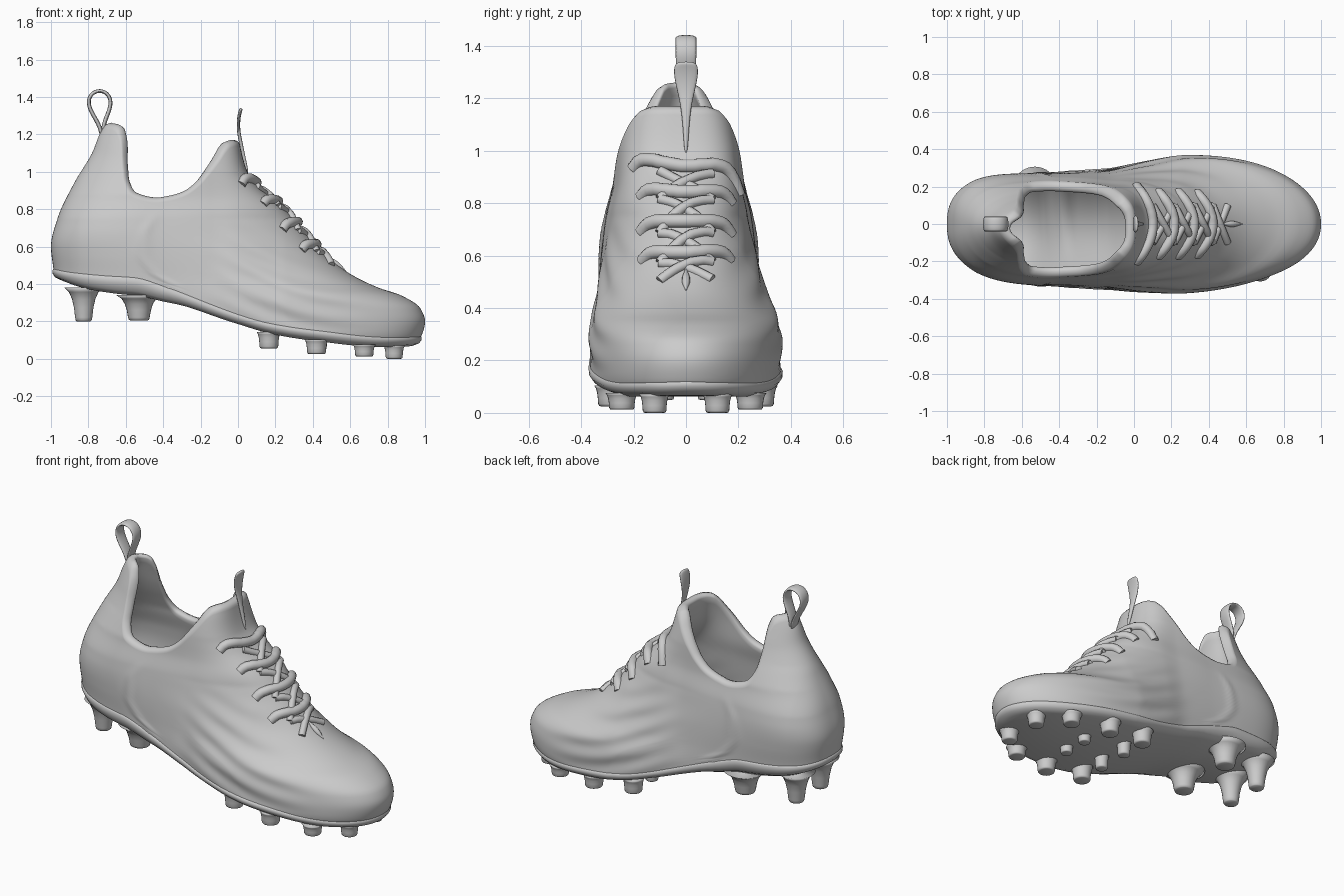
import bpy, math
from math import sin, cos, pi, exp

if "Cube" in bpy.data.objects:
    bpy.data.objects.remove(bpy.data.objects["Cube"])


def curve(keys):
    """Smooth monotone interpolation through (position, value) keys."""
    n = len(keys)
    d = [(keys[i+1][1]-keys[i][1])/(keys[i+1][0]-keys[i][0]) for i in range(n-1)]
    m = [d[0]] + [0 if a*b <= 0 else 2*a*b/(a+b) for a, b in zip(d, d[1:])] + [d[-1]]

    def f(x):
        if x <= keys[0][0]:
            return keys[0][1]
        if x >= keys[-1][0]:
            return keys[-1][1]
        i = max(k for k in range(n-1) if keys[k][0] <= x)
        h = keys[i+1][0]-keys[i][0]
        t = (x-keys[i][0])/h
        return ((2*t**3-3*t*t+1)*keys[i][1] + (t**3-2*t*t+t)*h*m[i]
                + (3*t*t-2*t**3)*keys[i+1][1] + (t**3-t*t)*h*m[i+1])
    return f


# Horizontal slices of the shoe by height: back end, front end, widest point, half width
back = curve([(.1, -.98), (.45, -.985), (.6, -1), (.75, -.965), (.95, -.87), (1.1, -.78),
              (1.2, -.74), (1.27, -.70)])
front = curve([(.06, .92), (.12, .98), (.2, 1), (.27, .975), (.34, .87), (.38, .75), (.46, .59),
               (.57, .45), (.65, .38), (.8, .25), (.92, .11), (1, .05), (1.12, .015), (1.2, 0)])
widest = curve([(.1, .3), (.3, .2), (.45, -.1), (.55, -.25), (.7, -.38), (1.3, -.38)])
width = curve([(.06, .335), (.15, .36), (.3, .365), (.45, .347), (.6, .335), (.75, .315),
               (.87, .285), (1, .275), (1.1, .257), (1.2, .215), (1.27, .185)])
# Slice roundness at each end, narrowing of the heel tab, waist along x
front_power = curve([(.75, 2.1), (1.0, 3)])
back_power = curve([(.75, 2.5), (1.0, 2)])
tab = curve([(.88, 1), (1.1, .79), (1.2, .77), (1.27, .76)])
waist = curve([(-.85, 1), (-.6, .93), (-.35, .885), (-.15, .89), (0, .94), (.25, 1)])
# Sideways bend, sole line and sole thickness along x, collar height around the opening
bend = curve([(-1, 0), (-.5, -.028), (-.2, -.028), (.3, 0), (.7, .01), (1, 0)])
sole_z = curve([(-1, .47), (-.9, .45), (-.7, .43), (-.55, .42), (-.4, .375), (0, .225), (.2, .17),
                (.4, .14), (.8, .105), (.95, .108), (1, .115)])
thick = curve([(-.97, .045), (-.75, .075), (-.5, .085), (-.25, .055), (0, .042)])
rim_z = curve([(0, 1.17), (20, 1.17), (36, 1.16), (45, 1.135), (56, 1.08), (68, 1.01), (76, .95),
               (85, .89), (94, .862), (106, .885), (115, .95), (125, 1.08), (132, 1.19), (141, 1.24),
               (152, 1.255), (180, 1.262)])
seam = curve([(.40, -.36), (.46, -.45), (.56, -.51), (.66, -.5), (.78, -.44)])


def slice_width(x, z):
    return width(z)*waist(x)*(1 if x > widest(z) else tab(z))


def slice_point(a, z, inset=0):
    """Point at angle a on the slice at height z, with fabric folds and the heel seam ridge."""
    c, s = cos(a), sin(a)
    e = 2/(front_power(z) if c > 0 else back_power(z))
    xm = widest(z)
    x = xm + (front(z)-inset-xm)*c**e if c > 0 else xm + (back(z)+inset-xm)*(-c)**e
    fold = exp(-((x-.3)/.36)**4) * exp(-((z-.42)/.28)**4)
    w = (slice_width(x, z)-inset) * (1+.016*fold*sin(52*z+16*x+2*sin(5*x)))
    w += .007*exp(-((x-seam(z))/.025)**2) * exp(-((z-.55)/.2)**6)
    return x, bend(x) + math.copysign(abs(s)**e*w, s), z


def half_width(x, z):
    xm = widest(z)
    u = (x-xm)/((front(z) if x > xm else back(z))-xm)
    p = front_power(z) if x > xm else back_power(z)
    return slice_width(x, z)*(1-u**p)**(1/p) if u < 1 else -1


def top_z(x, y):
    z = 1.17
    while z > .1 and half_width(x, z) < abs(y-bend(x)):
        z -= .003
    return z


def make(name, verts, faces):
    me = bpy.data.meshes.new(name)
    me.from_pydata(verts, [], faces)
    me.polygons.foreach_set("use_smooth", [True]*len(faces))
    ob = bpy.data.objects.new(name, me)
    bpy.context.collection.objects.link(ob)
    return ob


def loft(name, rows, cap_start=False, cap_end=False):
    """Join rings of points; caps bridge the left and right halves of a ring."""
    n = len(rows[0])
    faces = [(r*n+i, r*n+(i+1) % n, (r+1)*n+(i+1) % n, (r+1)*n+i)
             for r in range(len(rows)-1) for i in range(n)]

    def cap(o, flip):
        h = n//2
        fs = [(o, o+n-1, o+1), (o+h-1, o+h+1, o+h)]
        fs += [(o+i, o+n-i, o+n-i-1, o+i+1) for i in range(1, h-1)]
        return [f[::-1] for f in fs] if flip else fs
    if cap_start:
        faces += cap(0, False)
    if cap_end:
        faces += cap((len(rows)-1)*n, True)
    return make(name, [p for r in rows for p in r], faces)


def tube(name, points, radius, taper=False):
    cu = bpy.data.curves.new(name, 'CURVE')
    cu.dimensions = '3D'
    cu.bevel_depth = radius
    cu.bevel_resolution = 3
    cu.use_fill_caps = True
    sp = cu.splines.new('POLY')
    sp.points.add(len(points)-1)
    for k, (q, p) in enumerate(zip(sp.points, points)):
        q.co = (*p, 1)
        q.radius = max(.15, sin(pi*k/(len(points)-1))) if taper else 1
    sp.use_smooth = True
    ob = bpy.data.objects.new(name, cu)
    bpy.context.collection.objects.link(ob)


def ribbon(name, path, thickness):
    """Strap from (x, z, half width) stations."""
    verts = [(x, s*w, z) for x, z, w in path for s in (-1, 1)]
    ob = make(name, verts, [(2*i, 2*i+1, 2*i+3, 2*i+2) for i in range(len(path)-1)])
    so = ob.modifiers.new("thickness", 'SOLIDIFY')
    so.thickness = thickness
    so.offset = 0
    su = ob.modifiers.new("smooth", 'SUBSURF')
    su.levels = su.render_levels = 2


# Upper: outer wall, rolled collar, inner lining and insole
N, R, T = 240, 80, .055
angles = [2*pi*i/N for i in range(N)]
rims = [rim_z(min(i, N-i)*360/N) for i in range(N)]
bases = []
for a in angles:
    z = .3
    for _ in range(30):
        z = .5*(z+sole_z(slice_point(a, z)[0]))
    bases.append(z)
info = list(zip(angles, bases, rims))
rows = [[slice_point(a, b+(r-.02-b)*k/R) for a, b, r in info] for k in range(R+1)]
for f, drop in ((.15, .007), (.5, 0), (.85, .007)):
    rows.append([slice_point(a, r-drop, f*T) for a, b, r in info])
rows += [[slice_point(a, r-.02+(b+.06-r+.02)*k/24, T) for a, b, r in info] for k in range(25)]
loft("upper", rows, True, True)

# Sole plate with a slightly raised edge, thicker under the heel
rows = []
for inset, up, down in ((.02, .02, 0), (-.001, .013, 0), (-.007, .004, 0), (-.006, 0, .25),
                        (.008, 0, .7), (.045, 0, 1)):
    ring = []
    for a, b, r in info:
        x, y, z = slice_point(a, b, inset)
        ring.append((x, y, z+up-down*thick(x)))
    rows.append(ring)
loft("sole_plate", rows, False, True)


# Studs: flared at the root, flat at the tip
def stud(name, x, y, z0, r, flare):
    z1 = sole_z(x)-thick(x)+.008
    prof = [(flare, 1), (1+(flare-1)*.55, .86), (1+(flare-1)*.27, .65), (1+(flare-1)*.1, .4),
            (1, .12), (.93, .03), (.8, 0)]
    seg = 24
    rows = [[(x+r*k*cos(2*pi*i/seg), y+r*k*sin(2*pi*i/seg), z0+(z1-z0)*h) for i in range(seg)]
            for k, h in prof]
    loft(name, rows, True, True)


for x, y, z0, r, flare in ((-.825, .115, .2, .046, 2.3), (-.53, .185, .205, .058, 2.1),
                           (.165, .27, .055, .05, 1.3), (.42, .285, .025, .05, 1.3),
                           (.675, .245, .012, .048, 1.3), (.835, .12, 0, .045, 1.3),
                           (.16, .1, .06, .036, 1.2), (.44, .08, .05, .034, 1.2)):
    for side in (-1, 1):
        stud("heel_stud" if x < 0 else "forefoot_stud", x, side*y, z0, r, flare)


# Laces: bowed bars with crossing diagonals, laid on the instep
def on_instep(x, y, lift):
    return x, y, top_z(x, y)+lift


bars = [(.10, .2), (.215, .17), (.32, .17), (.42, .165)]
for x, w in bars:
    pts = []
    for k in range(-12, 13):
        u = k/12
        pts.append(on_instep(x-.085*u*u, u*w, .012-.035*abs(u)**8))
    tube("lace_bar", pts, .027)
for (xa, wa), (xb, wb) in zip(bars, bars[1:]+[(.5, .12)]):
    for side in (-1, 1):
        pts = []
        for k in range(11):
            t = k/10
            pts.append(on_instep(xa+(xb-xa)*t, side*(.1-.2*t), .002+.007*side*sin(pi*t)))
        tube("lace_cross", pts, .02)
tube("lace_end", [on_instep(.47+.012*k, 0, .002) for k in range(10)], .016, True)

# Pull loop at the heel and pull tab on the tongue
ribbon("heel_pull_loop", [(-.725, 1.17, .035), (-.735, 1.24, .038), (-.78, 1.31, .042),
                          (-.805, 1.37, .043), (-.785, 1.42, .043), (-.74, 1.437, .043),
                          (-.695, 1.42, .043), (-.675, 1.37, .043), (-.695, 1.31, .042),
                          (-.725, 1.24, .038), (-.715, 1.17, .035)], .024)
ribbon("tongue_pull_tab", [(.052, .98, .006), (.03, 1.08, .012), (.014, 1.16, .02), (.002, 1.22, .034),
                           (.002, 1.28, .05), (.012, 1.325, .05), (.018, 1.34, .035)], .02)
